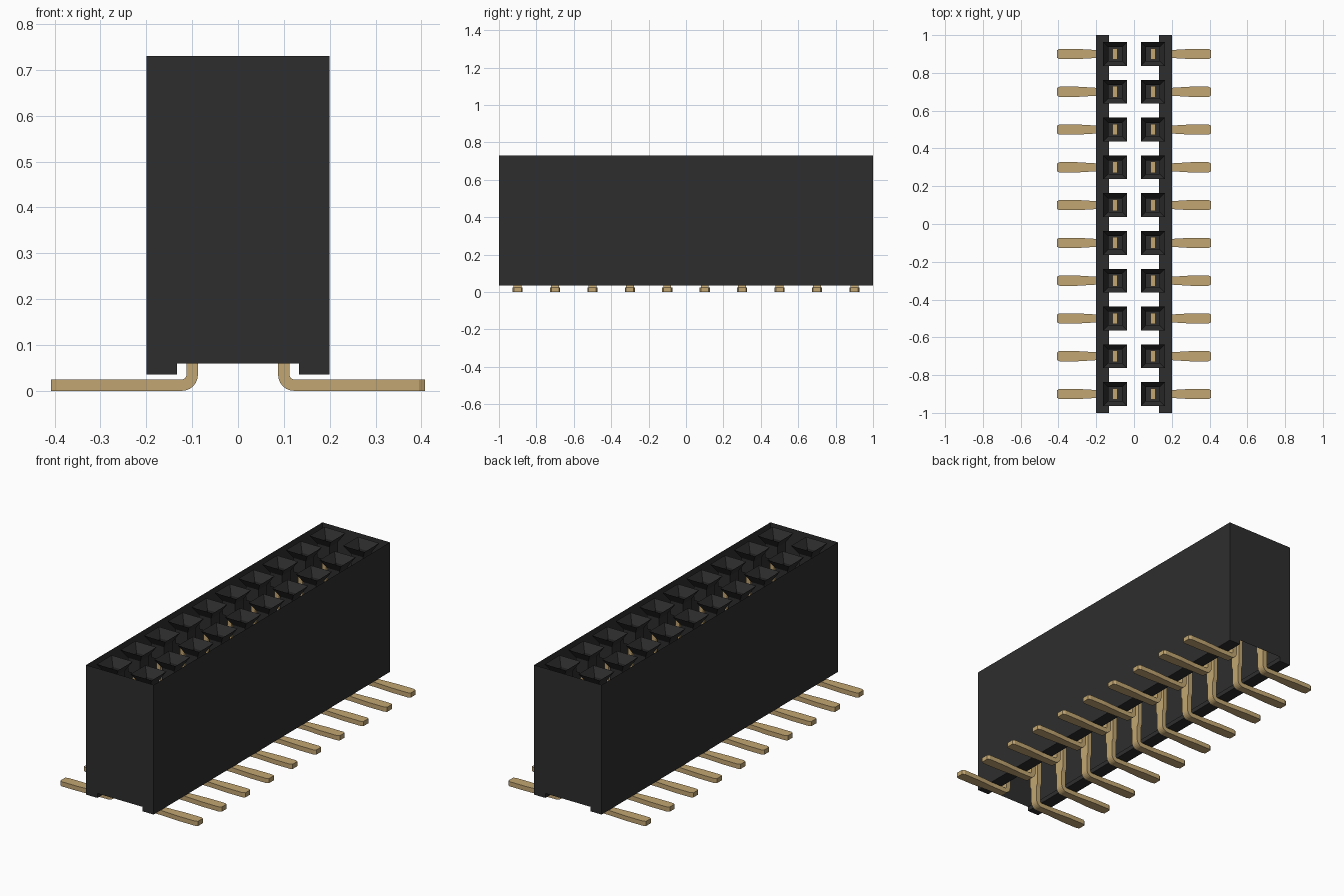
import bpy, bmesh, math
from mathutils import Vector

cube = bpy.data.objects.get("Cube")
if cube:
    bpy.data.objects.remove(cube, do_unlink=True)


def material(name, rgb):
    m = bpy.data.materials.new(name)
    m.use_nodes = True
    m.diffuse_color = (*rgb, 1)
    bsdf = m.node_tree.nodes["Principled BSDF"]
    bsdf.inputs["Base Color"].default_value = (*rgb, 1)
    bsdf.inputs["Roughness"].default_value = 0.6
    return m


black = material("black plastic", (0.027, 0.027, 0.027))
gold = material("pale gold", (0.54, 0.38, 0.17))


def finish(name, bm, mat):
    me = bpy.data.meshes.new(name)
    bm.to_mesh(me)
    bm.free()
    me.materials.append(mat)
    ob = bpy.data.objects.new(name, me)
    bpy.context.collection.objects.link(ob)
    return ob


HALF_W, TOP, FOOT, CHANNEL, FOOT_IN = 0.2, 0.73, 0.036, 0.06, 0.133
PITCH, ROW_X, COUNT = 0.2, 0.1, 10

# Housing: thin outer shell, open at the top and along the bottom channel
bm = bmesh.new()
right = [(FOOT_IN, CHANNEL), (FOOT_IN, FOOT), (HALF_W, FOOT), (HALF_W, TOP)]
profile = right + [(-x, z) for x, z in reversed(right)]
front = [bm.verts.new((x, -1, z)) for x, z in profile]
back = [bm.verts.new((x, 1, z)) for x, z in profile]
bm.faces.new(front)
bm.faces.new(list(reversed(back)))
for i in (0, 1, 2, 4, 5, 6):
    bm.faces.new((front[i], back[i], back[i + 1], front[i + 1]))
finish("housing", bm, black)


# Sockets: a square funnel, a short shaft and a floor
def socket(bm, cx, cy):
    rings = []
    for r, z in ((0.063, TOP), (0.036, 0.685), (0.036, 0.61)):
        rings.append([bm.verts.new((cx + sx * r, cy + sy * r, z))
                      for sx, sy in ((-1, -1), (1, -1), (1, 1), (-1, 1))])
    for a, b in zip(rings, rings[1:]):
        for i in range(4):
            j = (i + 1) % 4
            bm.faces.new((a[j], a[i], b[i], b[j]))
    bm.faces.new(rings[-1])


# Contacts: a flat strip swept down, round the bend and outwards
def contact_path():
    half, bend = 0.0125, 0.0225
    path = [(ROW_X, 0.62, 0.03), (ROW_X, 0.13, 0.03),
            (ROW_X, 0.11, 0.021), (ROW_X, half + bend, 0.021)]
    for k in range(1, 7):
        a = math.pi + k * math.pi / 12
        path.append((ROW_X + bend + bend * math.cos(a),
                     half + bend + bend * math.sin(a), 0.021))
    path += [(0.2, half, 0.021), (0.3, half, 0.027),
             (0.395, half, 0.027), (0.408, half, 0.02)]
    return path


def contact(bm, side, cy):
    path, half = contact_path(), 0.0125
    points = [Vector((x, z)) for x, z, w in path]
    rings = []
    for i, (x, z, w) in enumerate(path):
        t = points[min(i + 1, len(path) - 1)] - points[max(i - 1, 0)]
        # straight runs keep a square-on cross-section
        if z >= 0.035:
            t = Vector((0, -1))
        elif z < half + 1e-5:
            t = Vector((1, 0))
        t.normalize()
        n = Vector((-t.y, t.x)) * half
        rings.append([bm.verts.new((side * (x + s * n.x), cy + e * w, z + s * n.y))
                      for s, e in ((1, -1), (1, 1), (-1, 1), (-1, -1))])
    for a, b in zip(rings, rings[1:]):
        for i in range(4):
            j = (i + 1) % 4
            bm.faces.new((a[i], a[j], b[j], b[i]))
    bm.faces.new(rings[0])
    bm.faces.new(rings[-1])


for side, label in ((1, "left"), (-1, "right")):
    sockets, contacts = bmesh.new(), bmesh.new()
    for k in range(COUNT):
        y = (k - (COUNT - 1) / 2) * PITCH
        socket(sockets, side * ROW_X, y)
        contact(contacts, side, y)
    bmesh.ops.recalc_face_normals(contacts, faces=contacts.faces[:])
    finish(label + "_sockets", sockets, black)
    finish(label + "_contacts", contacts, gold)
